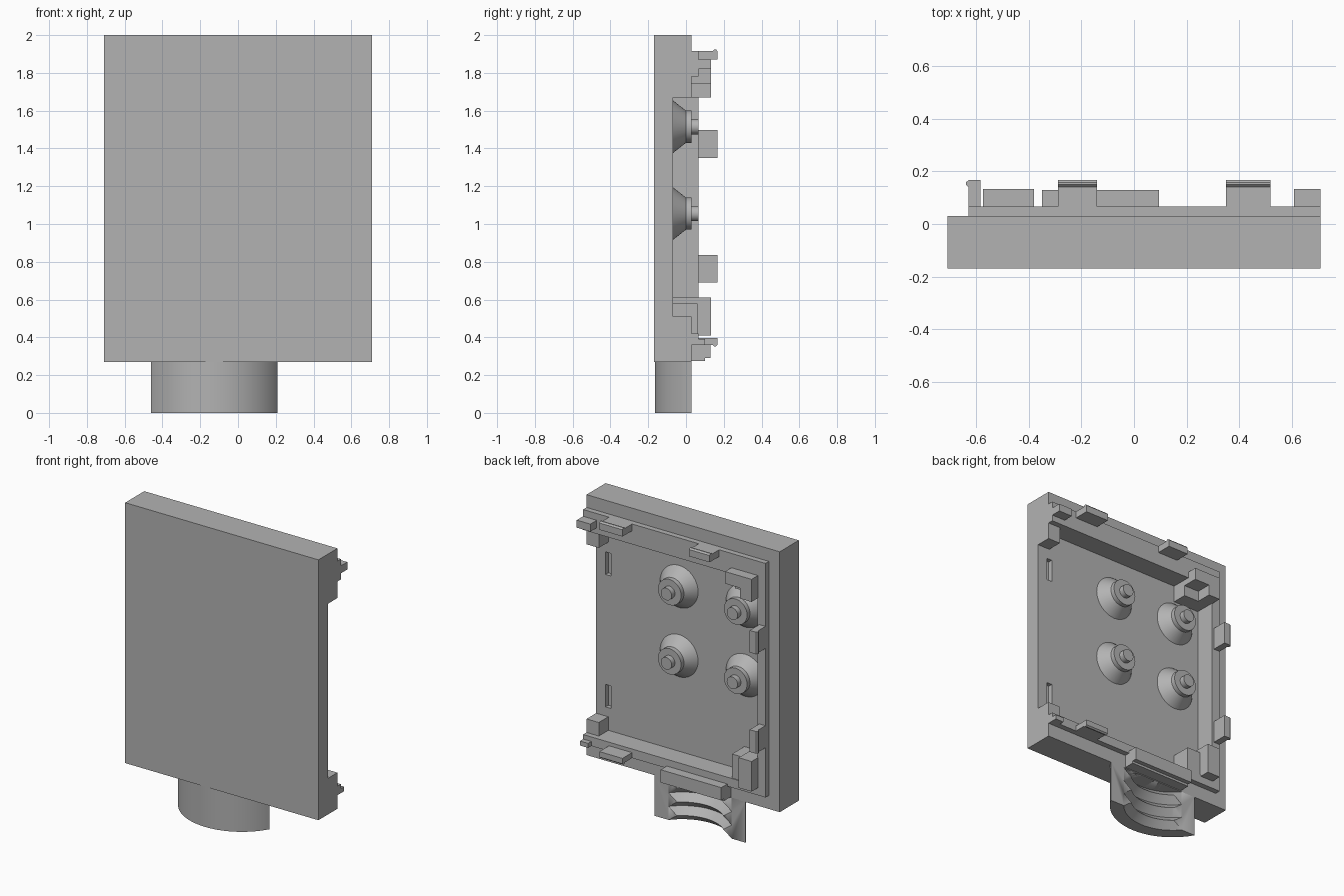
import bpy, bmesh, math
from mathutils import Matrix

cube = bpy.data.objects.get("Cube")
if cube:
    bpy.data.objects.remove(cube, do_unlink=True)

grey = bpy.data.materials.new("plain_grey")
grey.use_nodes = True
colour = (0.45, 0.45, 0.45, 1)
grey.diffuse_color = colour
grey.node_tree.nodes["Principled BSDF"].inputs["Base Color"].default_value = colour


def finish(name, bm, smooth=False):
    bmesh.ops.recalc_face_normals(bm, faces=bm.faces)
    mesh = bpy.data.meshes.new(name)
    bm.to_mesh(mesh)
    bm.free()
    mesh.materials.append(grey)
    ob = bpy.data.objects.new(name, mesh)
    bpy.context.collection.objects.link(ob)
    if smooth:
        bpy.ops.object.select_all(action='DESELECT')
        ob.select_set(True)
        bpy.context.view_layer.objects.active = ob
        bpy.ops.object.shade_smooth_by_angle(angle=math.radians(30))
    return ob


def box(name, xs, ys, zs):
    bm = bmesh.new()
    bmesh.ops.create_cube(bm, size=1)
    for v in bm.verts:
        v.co = [r[0] if c < 0 else r[1] for c, r in zip(v.co, (xs, ys, zs))]
    return finish(name, bm)


def extrude(name, points, direction, smooth=False):
    bm = bmesh.new()
    face = bm.faces.new([bm.verts.new(p) for p in points])
    out = bmesh.ops.extrude_face_region(bm, geom=[face])
    moved = [g for g in out["geom"] if isinstance(g, bmesh.types.BMVert)]
    bmesh.ops.translate(bm, verts=moved, vec=direction)
    return finish(name, bm, smooth)


def combine(target, tool, operation):
    mod = target.modifiers.new("combine", 'BOOLEAN')
    mod.operation, mod.solver, mod.object = operation, 'EXACT', tool
    bpy.context.view_layer.objects.active = target
    bpy.ops.object.modifier_apply(modifier=mod.name)
    bpy.data.objects.remove(tool, do_unlink=True)


# Plate with raised lip, hollow back, open left side and two shallow slots
body = box("body", (-.71, .71), (-.17, .03), (.27, 2))
combine(body, box("lip", (-.63, .71), (0, .066), (.36, 1.915)), 'UNION')
cuts = [((-.57, .62), (-.07, .3), (.42, 1.78)),
        ((.5, .8), (-.07, .3), (.51, 1.67)),
        ((.5, .8), (.03, .3), (.42, 1.78))]
cuts += [((.6, .64), (-.1, 0), (z, z + .15)) for z in (.57, 1.45)]
for cut in cuts:
    combine(body, box("cutter", *cut), 'DIFFERENCE')

# Four stepped screw bosses, turned about the y axis
profile = [(0, -.08), (.14, -.08), (.14, -.07), (.085, 0), (.085, .03),
           (.04, .03), (.04, .065), (0, .065)]
for x in (-.385, .1):
    for z in (1.055, 1.515):
        bm = bmesh.new()
        verts = [bm.verts.new((r, y, 0)) for r, y in profile]
        edges = [bm.edges.new(p) for p in zip(verts, verts[1:])]
        bmesh.ops.spin(bm, geom=verts + edges, cent=(0, 0, 0), axis=(0, 1, 0),
                       angle=math.tau, steps=40)
        bmesh.ops.remove_doubles(bm, verts=bm.verts, dist=.0001)
        bmesh.ops.translate(bm, verts=bm.verts, vec=(x, 0, z))
        finish("screw_boss", bm, True)

# Snap hooks: one cross-section of (outward, height), placed on three edges
hook = [(-.045, .06), (0, .06), (0, .14), (.01, .15), (.01, .158), (0, .167), (-.045, .167)]
for x, width in ((-.29, .15), (.35, .17)):
    extrude("top_hook", [(x, y, 1.915 + o) for o, y in hook], (width, 0, 0))
extrude("bottom_hook", [(.35, y, .36 - o * .8) for o, y in hook], (.17, 0, 0))
for z in (.69, 1.35):
    extrude("side_hook", [(-.63 - o, y, z) for o, y in hook], (0, 0, .147))

# Corner blocks and small ledges
box("upper_corner_column", (-.575, -.49), (-.08, .133), (1.67, 1.82))
box("upper_corner_arm", (-.5, -.38), (-.08, .133), (1.74, 1.82))
box("upper_corner_base", (-.5, -.38), (-.08, .03), (1.67, 1.79))
box("lower_corner_block", (-.575, -.48), (-.08, .133), (.41, .61))
box("lower_corner_step", (-.49, -.38), (-.08, .06), (.41, .58))
box("left_corner_ledge", (.61, .71), (.06, .133), (1.82, 1.87))
box("left_corner_pad", (.65, .71), (.06, .1), (.36, .39))

# Latch bar along the bottom edge
extrude("latch_bar", [(-.35, y, z) for y, z in
        ((.02, .375), (.13, .375), (.13, .29), (.1, .29), (.1, .275), (.02, .275))],
        (.445, 0, 0))

# Segment-shaped neck with a ribbed thread inside
centre_x, centre_y, radius = -.125, .22, .385
spread = math.acos((centre_y - .03) / radius)
arc = [-spread + 2 * spread * i / 40 for i in range(41)]
neck = extrude("neck", [(centre_x + radius * math.sin(a), centre_y - radius * math.cos(a), 0)
                        for a in arc], (0, 0, .275), True)
bm = bmesh.new()
teeth = [(.3 if i % 2 else .255, -.045 + .045 * i) for i in range(8)]
teeth = [(0, teeth[0][1])] + teeth + [(0, teeth[-1][1])]
verts = [bm.verts.new((r, 0, z)) for r, z in teeth]
edges = [bm.edges.new(p) for p in zip(verts, verts[1:])]
bmesh.ops.spin(bm, geom=verts + edges, cent=(0, 0, 0), axis=(0, 0, 1),
               angle=math.tau, steps=64)
bmesh.ops.remove_doubles(bm, verts=bm.verts, dist=.0001)
bmesh.ops.transform(bm, matrix=Matrix.Translation((centre_x, centre_y, 0)), verts=bm.verts)
combine(neck, finish("thread_cutter", bm, True), 'DIFFERENCE')
